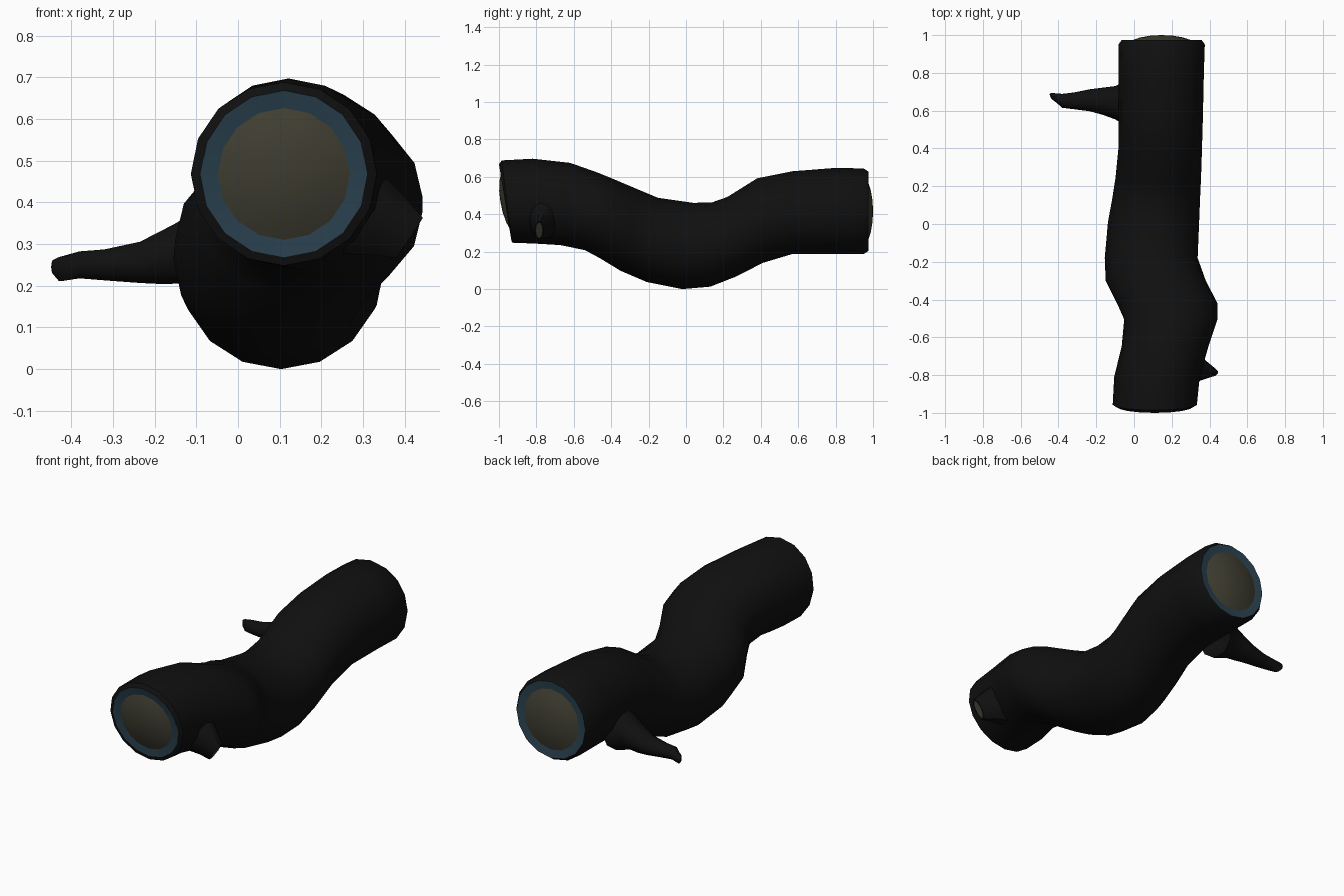
import bpy, bmesh
from math import sin, cos, pi
from mathutils import Vector

if "Cube" in bpy.data.objects:
    bpy.data.objects.remove(bpy.data.objects["Cube"])


def material(name, rgb):
    m = bpy.data.materials.new(name)
    m.diffuse_color = (*rgb, 1)
    m.use_nodes = True
    m.node_tree.nodes["Principled BSDF"].inputs["Base Color"].default_value = m.diffuse_color
    return m


BARK = material("bark_black", (0.005, 0.005, 0.005))
RING = material("ring_blue", (0.024, 0.056, 0.082))
WOOD = material("wood_olive", (0.055, 0.052, 0.034))
SIDES = 16


def section(yb, yt, xl, xr, zb, zt, n=SIDES):
    # Oval log section whose plane leans from yb at the bottom to yt at the top
    pts = []
    for i in range(n):
        a = -pi / 2 + 2 * pi * i / n
        t = (sin(a) + 1) / 2
        pts.append(Vector(((xl + xr) / 2 + cos(a) * (xr - xl) / 2,
                           yb + (yt - yb) * t, zb + (zt - zb) * t)))
    return pts


def loft(name, rings, mat, cap_start=False, cap_end=False, end_mat=None):
    bm = bmesh.new()
    loops = [[bm.verts.new(p) for p in r] for r in rings]
    n = len(loops[0])
    for a, b in zip(loops, loops[1:]):
        for i in range(n):
            j = (i + 1) % n
            bm.faces.new((a[i], a[j], b[j], b[i]))
    if cap_start:
        bm.faces.new(loops[0][::-1])
    if cap_end:
        bm.faces.new(loops[-1]).material_index = 1 if end_mat else 0
    bmesh.ops.recalc_face_normals(bm, faces=bm.faces)
    me = bpy.data.meshes.new(name)
    bm.to_mesh(me)
    bm.free()
    me.materials.append(mat)
    if end_mat:
        me.materials.append(end_mat)
    ob = bpy.data.objects.new(name, me)
    bpy.context.collection.objects.link(ob)
    bpy.ops.object.select_all(action='DESELECT')
    ob.select_set(True)
    bpy.context.view_layer.objects.active = ob
    bpy.ops.object.shade_smooth_by_angle(angle=0.7)
    return ob


def inset(ring, s, dy):
    # Shrink a ring towards its middle and move it along the log
    c = sum(ring, Vector()) / len(ring)
    return [c + (p - c) * s + Vector((0, dy, 0)) for p in ring]


# Bent trunk: y bottom, y top, x left, x right, z bottom, z top
path = [
    (-0.935, -1.0, -0.09, 0.31, 0.268, 0.668),
    (-0.93, -0.985, -0.113, 0.333, 0.248, 0.688),
    (-0.80, -0.82, -0.105, 0.348, 0.243, 0.697),
    (-0.67, -0.62, -0.065, 0.395, 0.235, 0.675),
    (-0.54, -0.47, -0.052, 0.442, 0.208, 0.622),
    (-0.46, -0.38, -0.09, 0.442, 0.165, 0.585),
    (-0.35, -0.25, -0.15, 0.38, 0.098, 0.53),
    (-0.21, -0.15, -0.155, 0.337, 0.038, 0.488),
    (-0.02, 0.04, -0.138, 0.345, 0.0, 0.461),
    (0.13, 0.14, -0.115, 0.35, 0.013, 0.464),
    (0.27, 0.22, -0.098, 0.355, 0.068, 0.492),
    (0.41, 0.38, -0.083, 0.36, 0.14, 0.592),
    (0.57, 0.57, -0.082, 0.365, 0.188, 0.63),
    (0.80, 0.80, -0.083, 0.37, 0.188, 0.648),
    (0.95, 0.95, -0.082, 0.375, 0.187, 0.645),
    (0.975, 0.975, -0.065, 0.358, 0.204, 0.628),
]
rings = [section(*p) for p in path]
loft("trunk_bark", rings, BARK)

# Cut ends: ring under the bark and slightly domed core
for side, rim, d in (("front", rings[0], -1), ("back", rings[-1], 1)):
    inner = inset(rim, 0.79, -0.006 * d)
    loft(side + "_growth_ring", [rim, inner], RING)
    dome = [inner] + [inset(rim, s, h * d) for s, h in
                      ((0.55, 0.012), (0.28, 0.022), (0.01, 0.025))]
    loft(side + "_wood_core", dome, WOOD, cap_end=True)


def tube_ring(x, y, z, ry, rz, lean=0.0, skew=0.0, n=10):
    # Oval facing sideways; lean shifts x with height, skew shifts x with depth
    return [Vector((x + lean * sin(a) + skew * cos(a), y + ry * cos(a), z + rz * sin(a)))
            for a in (2 * pi * i / n for i in range(n))]


# Long twig on the left
loft("left_twig", [
    tube_ring(-0.02, 0.64, 0.31, 0.13, 0.13, 0.03),
    tube_ring(-0.10, 0.642, 0.30, 0.088, 0.098, 0.025),
    tube_ring(-0.165, 0.65, 0.275, 0.072, 0.075, 0.01),
    tube_ring(-0.235, 0.655, 0.256, 0.058, 0.052),
    tube_ring(-0.32, 0.652, 0.25, 0.044, 0.039),
    tube_ring(-0.38, 0.652, 0.25, 0.037, 0.034, 0, 0.0),
    tube_ring(-0.425, 0.668, 0.24, 0.026, 0.03, 0, -0.015),
    tube_ring(-0.443, 0.675, 0.245, 0.012, 0.017, 0, -0.005),
], BARK, cap_end=True)

# Short snapped stub on the right with bare wood showing
loft("right_stub", [
    tube_ring(0.28, -0.75, 0.39, 0.10, 0.12, 0.03),
    tube_ring(0.35, -0.765, 0.355, 0.065, 0.085, 0.03),
    tube_ring(0.395, -0.78, 0.325, 0.035, 0.06, 0.033),
    tube_ring(0.412, -0.785, 0.315, 0.024, 0.05, 0.033),
    tube_ring(0.412, -0.785, 0.315, 0.017, 0.04, 0.026),
], BARK, cap_end=True, end_mat=WOOD)
